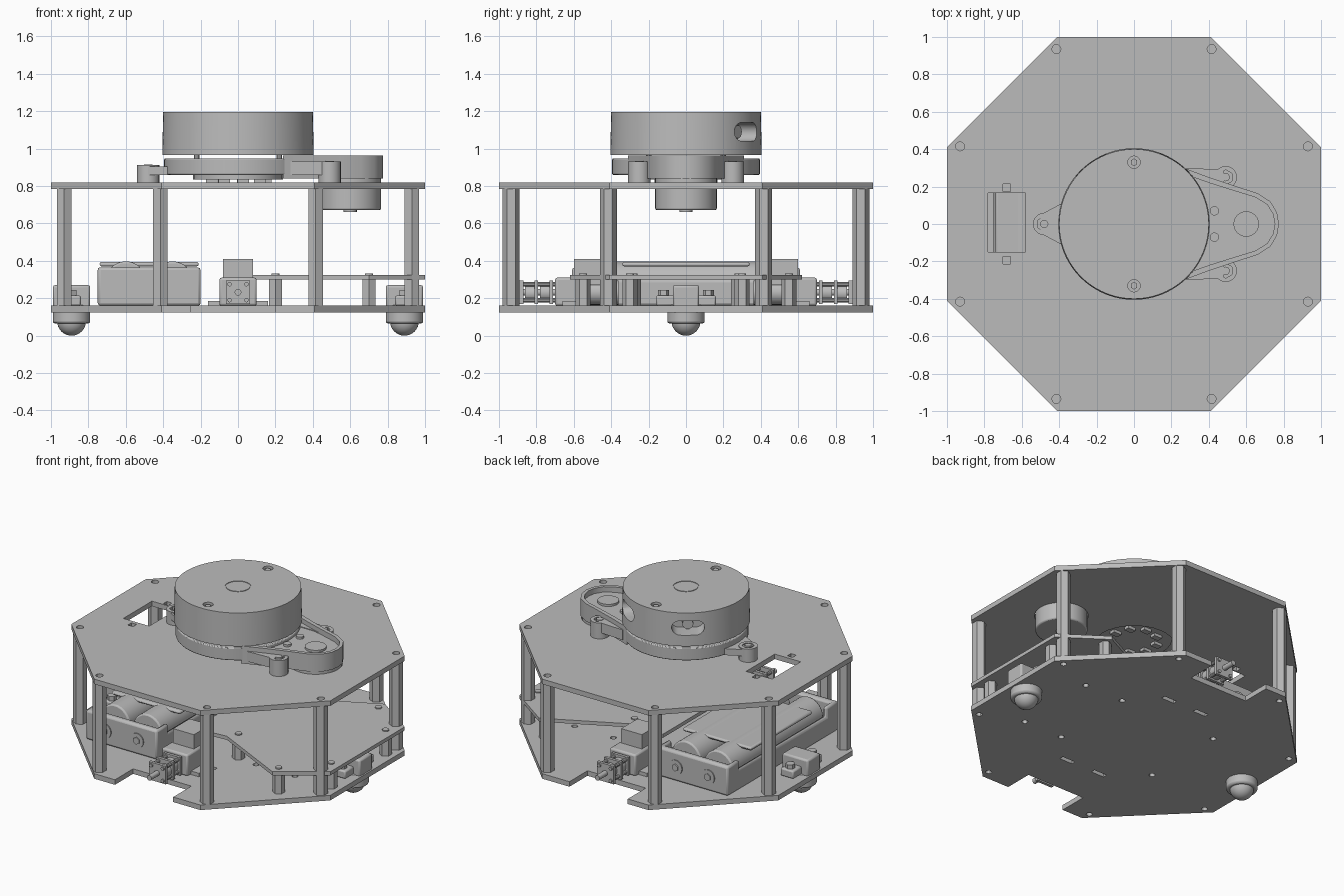
import bpy, bmesh, math
from mathutils import Matrix, Vector

cube = bpy.data.objects.get("Cube")
if cube:
    bpy.data.objects.remove(cube, do_unlink=True)

GREY = bpy.data.materials.new("plain grey")
GREY.use_nodes = True
GREY.diffuse_color = (0.5, 0.5, 0.5, 1)
GREY.node_tree.nodes["Principled BSDF"].inputs["Base Color"].default_value = (0.5, 0.5, 0.5, 1)


def finish(name, bm, bevel=0, segments=2):
    bmesh.ops.recalc_face_normals(bm, faces=bm.faces)
    mesh = bpy.data.meshes.new(name)
    bm.to_mesh(mesh)
    bm.free()
    mesh.materials.append(GREY)
    ob = bpy.data.objects.new(name, mesh)
    bpy.context.collection.objects.link(ob)
    if bevel:
        mod = ob.modifiers.new("bevel", "BEVEL")
        mod.width, mod.segments, mod.limit_method = bevel, segments, "ANGLE"
    return ob


def box(name, x0, x1, y0, y1, z0, z1, bevel=0, segments=2):
    bm = bmesh.new()
    size = Matrix.Diagonal((x1 - x0, y1 - y0, z1 - z0, 1))
    place = Matrix.Translation(((x0 + x1) / 2, (y0 + y1) / 2, (z0 + z1) / 2))
    bmesh.ops.create_cube(bm, size=1, matrix=place @ size)
    return finish(name, bm, bevel, segments)


def rod(name, start, end, r, sides=32, r2=None, bevel=0):
    a, b = Vector(start), Vector(end)
    bm = bmesh.new()
    turn = (b - a).to_track_quat("Z", "Y").to_matrix().to_4x4()
    bmesh.ops.create_cone(bm, cap_ends=True, segments=sides, radius1=r,
                          radius2=r if r2 is None else r2, depth=(b - a).length,
                          matrix=Matrix.Translation((a + b) / 2) @ turn)
    return finish(name, bm, bevel)


def disc(name, x, y, z0, z1, r, sides=32, bevel=0):
    return rod(name, (x, y, z0), (x, y, z1), r, sides, bevel=bevel)


def slab(name, points, z0, z1):
    bm = bmesh.new()
    base = bm.faces.new([bm.verts.new((x, y, z0)) for x, y in points])
    top = bmesh.ops.extrude_face_region(bm, geom=[base])["geom"]
    bmesh.ops.translate(bm, vec=(0, 0, z1 - z0), verts=[v for v in top if isinstance(v, bmesh.types.BMVert)])
    return finish(name, bm)


def cut(ob, *cutters):
    bpy.context.view_layer.objects.active = ob
    for c in cutters:
        mod = ob.modifiers.new("cut", "BOOLEAN")
        mod.operation, mod.object = "DIFFERENCE", c
        bpy.ops.object.modifier_apply(modifier=mod.name)
        bpy.data.objects.remove(c, do_unlink=True)


def mirrored(half):
    return half + [(x, -y) for x, y in reversed(half) if y]


# Octagonal plates and standoffs
octagon = [(-0.41, -1), (0.41, -1), (1, -0.41), (1, 0.41), (0.41, 1), (-0.41, 1), (-1, 0.41), (-1, -0.41)]
posts = [(sx * a, sy * b) for a, b in ((0.415, 0.935), (0.93, 0.415)) for sx in (-1, 1) for sy in (-1, 1)]
bottom = slab("bottom_plate", octagon, 0.125, 0.16)
top = slab("top_plate", octagon, 0.785, 0.82)
for x, y in posts:
    disc("standoff", x, y, 0.16, 0.785, 0.045, 6)
    cut(top, disc("cutter", x, y, 0.77, 0.84, 0.024, 12))
    cut(bottom, disc("cutter", x, y, 0.11, 0.18, 0.02, 12))
cut(top, box("cutter", -0.78, -0.58, -0.15, 0.165, 0.7, 0.9),
    disc("cutter", 0, 0, 0.7, 0.9, 0.26), disc("cutter", 0.6, 0, 0.7, 0.9, 0.17))
for s in (-1, 1):
    cut(top, box("cutter", -0.7, -0.66, s * 0.195 - 0.02, s * 0.195 + 0.02, 0.7, 0.9))
    cut(bottom, box("cutter", -0.25, 0.2, s * 1.0 - 0.2, s * 1.0 + 0.2, 0, 0.3))
    for x in (-0.13, 0.13):
        cut(bottom, box("cutter", x - 0.05, x + 0.05, s * 0.5 - 0.015, s * 0.5 + 0.015, 0.1, 0.2))
    for x in (-0.4, 0.35, 0.65):
        cut(bottom, disc("cutter", x, s * 0.3, 0.1, 0.2, 0.02, 12))

# Raised deck board
slab("deck_board", mirrored([(-0.08, 0.37), (0.16, 0.35), (0.7, 0.62), (1, 0.41)]), 0.3, 0.325)
for s in (-1, 1):
    for x, y in ((0.7, 0.55), (0.2, 0.28), (0.93, 0.3)):
        disc("deck_standoff", x, s * y, 0.16, 0.3, 0.04, 6)
        disc("deck_screw", x, s * y, 0.325, 0.333, 0.022, 12)

# Battery holder with two cells
holder = box("battery_holder", -0.75, -0.2, -0.61, 0.61, 0.16, 0.365, 0.015)
cut(holder, box("cutter", -0.72, -0.23, -0.56, 0.56, 0.19, 0.5))
cut(holder, *[box("cutter", x - 0.05, x + 0.05, -0.48, 0.48, 0.3, 0.5) for x in (-0.76, -0.19)])
for x in (-0.6, -0.35):
    rod("battery_cell", (x, -0.5, 0.285), (x, 0.5, 0.285), 0.112, bevel=0.01)
    for s in (-1, 1):
        rod("cell_terminal", (x, s * 0.5, 0.285), (x, s * 0.56, 0.285), 0.04, 16)
        rod("terminal_ring", (x, s * 0.6, 0.26), (x, s * 0.617, 0.26), 0.05, 24)
        rod("terminal_screw", (x, s * 0.6, 0.26), (x, s * 0.625, 0.26), 0.025, 6)
box("battery_strap", -0.74, -0.21, -0.34, 0.34, 0.37, 0.395, 0.02, 3)

# Drive motors at front and rear
for s in (-1, 1):
    def mbox(name, x, ya, yb, z0, z1, bevel=0):
        return box(name, -x, x, min(s * ya, s * yb), max(s * ya, s * yb), z0, z1, bevel)
    mbox("motor_bracket", 0.1, 0.52, 0.7, 0.16, 0.31, 0.012)
    mbox("bracket_foot", 0.16, 0.56, 0.66, 0.16, 0.185)
    mbox("encoder_block", 0.08, 0.42, 0.6, 0.27, 0.41)
    rod("motor_can", (0, s * 0.36, 0.23), (0, s * 0.55, 0.23), 0.065, 24)
    for y in (0.71, 0.79, 0.87):
        mbox("gearbox_plate", 0.065, y, y + 0.02, 0.17, 0.295)
    for x in (-0.045, 0.045):
        for z in (0.19, 0.275):
            rod("gearbox_pin", (x, s * 0.7, z), (x, s * 0.9, z), 0.012, 10)
    rod("gear", (0, s * 0.73, 0.23), (0, s * 0.78, 0.23), 0.05, 20)
    rod("gear", (0.01, s * 0.81, 0.225), (0.01, s * 0.86, 0.225), 0.045, 20)
    rod("wheel_shaft", (0, s * 0.7, 0.232), (0, s * 0.98, 0.232), 0.018, 16)

# Ball casters on both sides
for s in (-1, 1):
    x = s * 0.89
    disc("caster_housing", x, 0, 0.065, 0.165, 0.1, bevel=0.012)
    bm = bmesh.new()
    bmesh.ops.create_uvsphere(bm, u_segments=32, v_segments=16, radius=0.077,
                              matrix=Matrix.Translation((x, 0, 0.077)))
    finish("caster_ball", bm)
    box("caster_body", x - 0.1, x + 0.1, -0.07, 0.07, 0.15, 0.27, 0.012)
    for t in (-1, 1):
        box("caster_ear", x - 0.05, x + 0.05, t * 0.11 - 0.05, t * 0.11 + 0.05, 0.16, 0.215, 0.01)
        disc("caster_bolt", x, t * 0.12, 0.21, 0.245, 0.03, 6)

# Scanner base with motor extension
disc("scanner_base", 0, 0, 0.86, 0.947, 0.395, 64, 0.006)
disc("scanner_board", 0, 0, 0.835, 0.86, 0.24, 32)
for i in range(9):
    a = i * 0.7
    cx, cy = 0.15 * math.cos(a), 0.15 * math.sin(a)
    box("board_chip", cx - 0.03, cx + 0.03, cy - 0.02, cy + 0.02, 0.815, 0.84)
outline = mirrored([(0.24, 0.31), (0.4, 0.25), (0.55, 0.2), (0.66, 0.165), (0.73, 0.12), (0.765, 0.06), (0.775, 0)])
inner = [(0.5 + (x - 0.5) * 0.92, y * 0.87) for x, y in outline]
housing = slab("motor_housing", outline, 0.84, 0.962)
cut(housing, slab("cutter", inner, 0.925, 1.1))
disc("motor_pulley", 0.6, 0, 0.92, 0.94, 0.068, 24)
for y in (-0.07, 0.07):
    disc("housing_screw", 0.43, y, 0.92, 0.94, 0.025, 12)
disc("scanner_motor", 0.6, 0, 0.672, 0.85, 0.165, 48, 0.008)
disc("motor_boss", 0.6, 0, 0.66, 0.68, 0.035, 16)

# Mounting lugs and their nuts
for x, y, z in ((-0.48, 0, 0.912), (0.49, 0.25, 0.93), (0.49, -0.25, 0.93)):
    lug = disc("mounting_lug", x, y, 0.82, z, 0.06, 20)
    cut(lug, disc("cutter", x, y, z - 0.015, z + 0.1, 0.04, 6))
    disc("lug_screw", x, y, z - 0.02, z + 0.004, 0.022, 12)
slab("rear_lug_web", mirrored([(-0.5, 0.05), (-0.35, 0.13)]), 0.86, 0.905)
for s in (-1, 1):
    slab("side_lug_web", [(0.28, s * 0.3), (0.3, s * 0.2), (0.48, s * 0.2), (0.48, s * 0.29)], 0.86, 0.93)

# Rotating scanner head with windows
for x in (-0.22, 0.22):
    for y in (-0.2, 0.2):
        disc("head_post", x, y, 0.94, 0.97, 0.015, 10)
head = rod("scanner_head", (0, 0, 0.965), (0, 0, 1.195), 0.405, 96, 0.4)
for deg in (55, 127):
    bm = bmesh.new()
    profile = [(0.055 * math.cos(a) + (0.05 if math.cos(a) > 0 else -0.05), 0.05 * math.sin(a))
               for a in [math.pi * (i + 0.5) / 8 for i in range(16)]]
    face = bm.faces.new([bm.verts.new((0.28, u, w)) for u, w in profile])
    ext = bmesh.ops.extrude_face_region(bm, geom=[face])["geom"]
    bmesh.ops.translate(bm, vec=(0.2, 0, 0), verts=[v for v in ext if isinstance(v, bmesh.types.BMVert)])
    bm.transform(Matrix.Translation((0, 0, 1.09)) @ Matrix.Rotation(math.radians(deg), 4, "Z"))
    cut(head, finish("cutter", bm))
    d = Vector((math.cos(math.radians(deg)), math.sin(math.radians(deg)), 0))
    at = Vector((0, 0, 1.09))
    rod("scanner_lens", at + d * 0.27, at + d * 0.34, 0.035, 16)
for y in (-0.33, 0.33):
    cut(head, disc("cutter", 0, y, 1.175, 1.3, 0.033, 20))
    disc("head_screw", 0, y, 1.17, 1.187, 0.02, 6)
cut(head, disc("cutter", 0, 0, 1.191, 1.3, 0.082, 32))
disc("head_cap", 0, 0, 1.185, 1.195, 0.075, 32)

# Soft shading on rounded parts, crisp edges elsewhere
bpy.ops.object.select_all(action="DESELECT")
for ob in bpy.context.scene.objects:
    if ob.type == "MESH" and GREY.name in ob.data.materials:
        ob.select_set(True)
        bpy.context.view_layer.objects.active = ob
bpy.ops.object.shade_smooth_by_angle(angle=math.radians(30))
